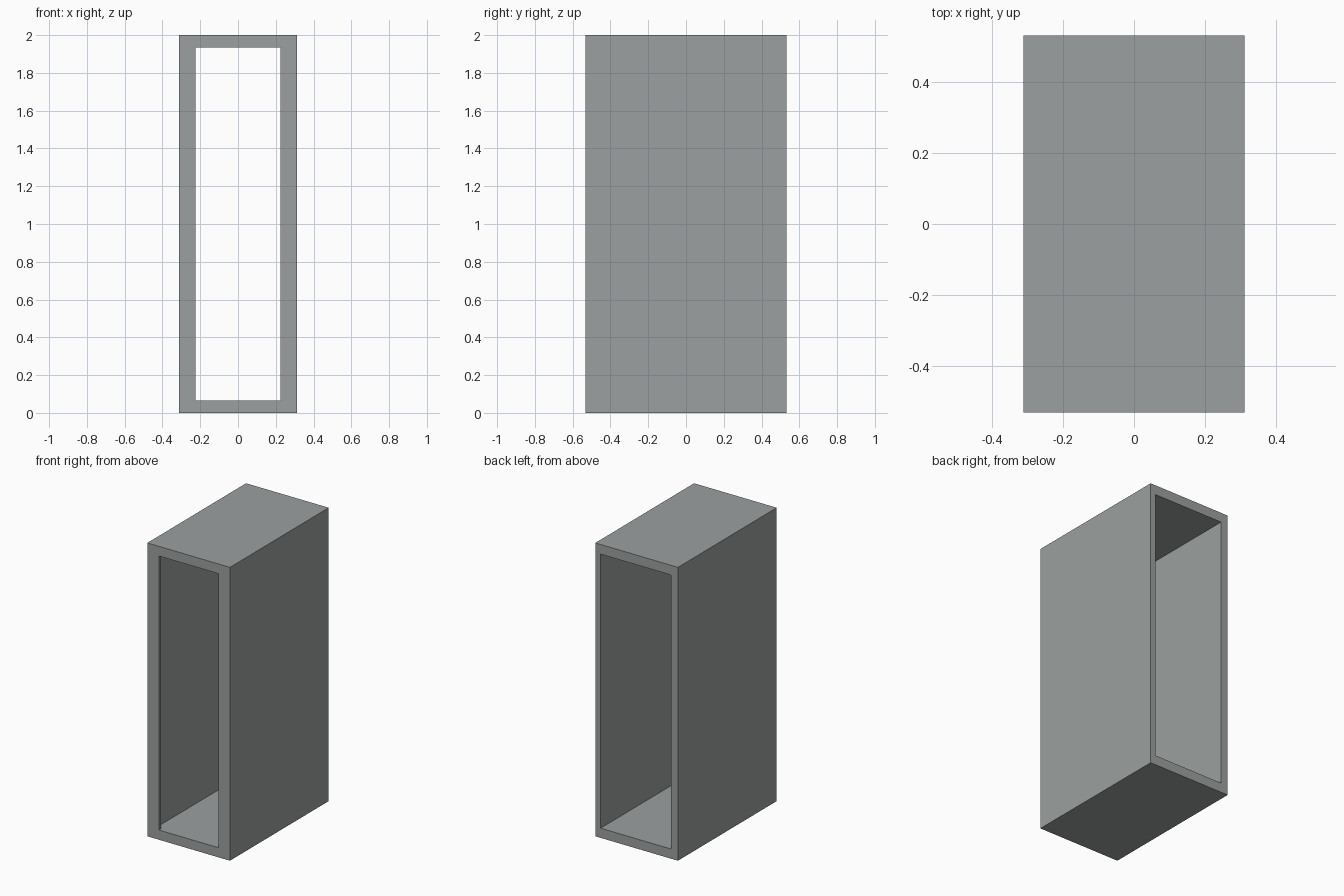
import bpy, bmesh

if "Cube" in bpy.data.objects:
    bpy.data.objects.remove(bpy.data.objects["Cube"])

W, D, H = 0.3115, 0.532, 2.0      # half width, half depth, height
SLAB = 0.066                      # top and bottom thickness
LIP_X, LIP_Y = 0.225, 0.026       # front lip opening half width, lip depth
LEFT_X, RIGHT_X = -0.259, 0.271   # inner faces of the side walls


def prism(name, outline, z0, z1):
    """Extrude an xy outline from z0 to z1."""
    bm = bmesh.new()
    face = bm.faces.new([bm.verts.new((x, y, z0)) for x, y in outline])
    top = bmesh.ops.extrude_face_region(bm, geom=[face])["geom"]
    verts = [v for v in top if isinstance(v, bmesh.types.BMVert)]
    bmesh.ops.translate(bm, verts=verts, vec=(0, 0, z1 - z0))
    bmesh.ops.recalc_face_normals(bm, faces=bm.faces)
    mesh = bpy.data.meshes.new(name)
    bm.to_mesh(mesh)
    bm.free()
    obj = bpy.data.objects.new(name, mesh)
    bpy.context.collection.objects.link(obj)
    return obj


def opening_side(lip, wall):
    """One side of the opening: narrow at the front lip, wider behind it."""
    step = -D + LIP_Y
    return [(lip, -1), (lip, step), (wall, step), (wall, 1)]


# Outer casing
casing = prism("casing", [(-W, -D), (W, -D), (W, D), (-W, D)], 0, H)
paint = bpy.data.materials.new("dark_grey")
paint.diffuse_color = (0.33, 0.352, 0.348, 1)
paint.use_nodes = True
paint.node_tree.nodes["Principled BSDF"].inputs["Base Color"].default_value = paint.diffuse_color
casing.data.materials.append(paint)

# Through opening, leaving a lip on each side at the front
outline = opening_side(LIP_X, RIGHT_X) + opening_side(-LIP_X, LEFT_X)[::-1]
cutter = prism("opening_cutter", outline, SLAB, H - SLAB)
cutter.data.materials.append(paint)
cutter.hide_render = True

cut = casing.modifiers.new("opening", "BOOLEAN")
cut.operation = "DIFFERENCE"
cut.solver = "EXACT"
cut.object = cutter
bpy.context.view_layer.objects.active = casing
bpy.ops.object.modifier_apply(modifier=cut.name)
bpy.data.objects.remove(cutter)
